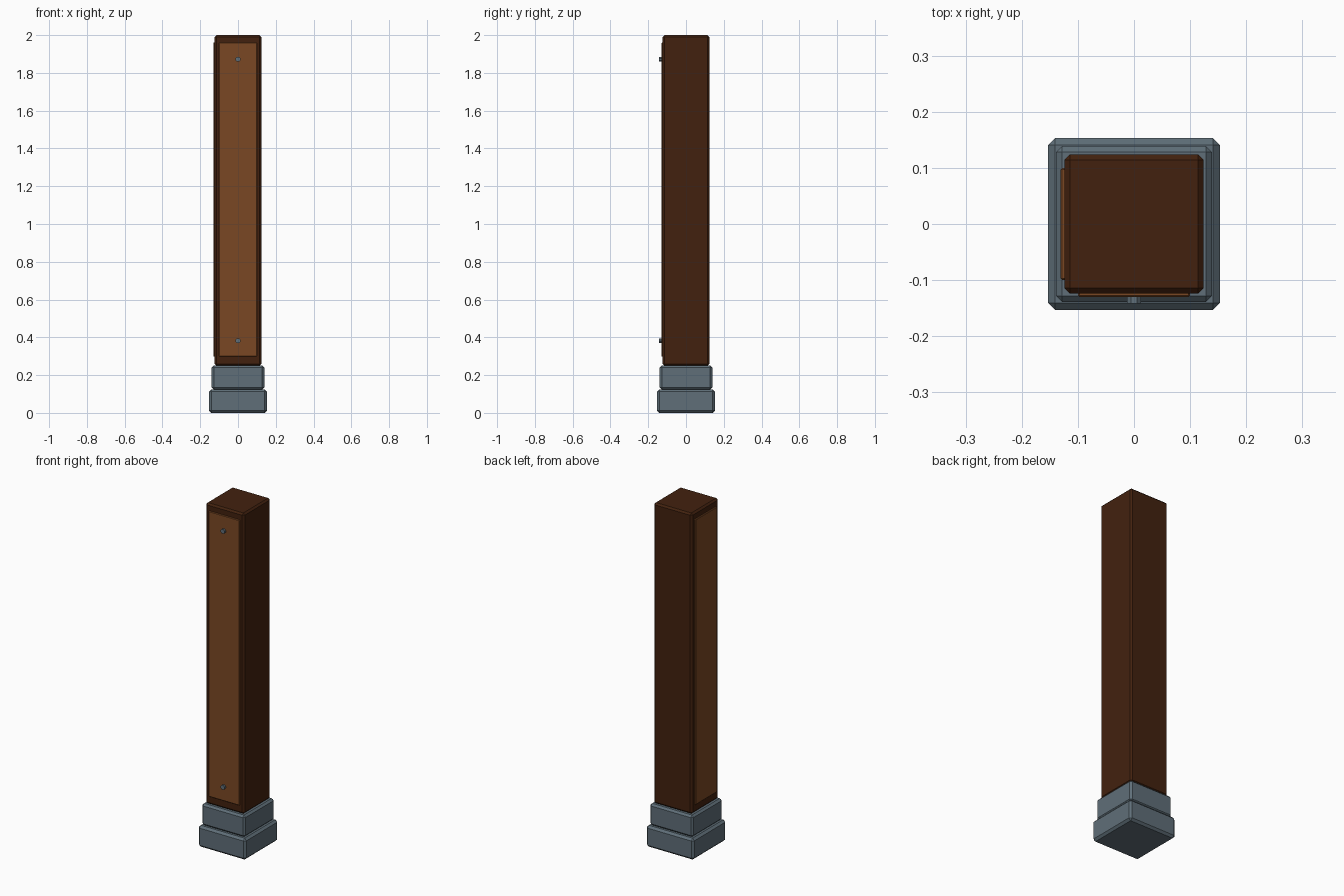
import bpy, bmesh, math
from mathutils import Matrix

if "Cube" in bpy.data.objects:
    bpy.data.objects.remove(bpy.data.objects["Cube"])


def material(name, rgb):
    m = bpy.data.materials.new(name)
    m.diffuse_color = (*rgb, 1)
    m.use_nodes = True
    m.node_tree.nodes["Principled BSDF"].inputs["Base Color"].default_value = m.diffuse_color
    return m


dark_wood = material("dark wood", (0.055, 0.0155, 0.0045))
light_wood = material("light wood", (0.195, 0.064, 0.017))
stone = material("blue grey stone", (0.115, 0.158, 0.19))


def finish(name, bm, mat):
    me = bpy.data.meshes.new(name)
    bm.to_mesh(me)
    bm.free()
    me.materials.append(mat)
    ob = bpy.data.objects.new(name, me)
    bpy.context.collection.objects.link(ob)
    return ob


def block(name, lo, hi, mat, bevel):
    """Box between two corners with a single-segment chamfer."""
    bm = bmesh.new()
    size = [b - a for a, b in zip(lo, hi)]
    mid = [(a + b) / 2 for a, b in zip(lo, hi)]
    bmesh.ops.create_cube(bm, size=1, matrix=Matrix.Translation(mid) @ Matrix.Diagonal((*size, 1)))
    bmesh.ops.bevel(bm, geom=bm.edges[:], offset=bevel, segments=1, affect='EDGES')
    return finish(name, bm, mat)


# Stone footing: two stacked chamfered blocks
block("lower_base", (-0.153, -0.153, 0), (0.153, 0.153, 0.124), stone, 0.012)
block("upper_base", (-0.139, -0.139, 0.124), (0.139, 0.139, 0.25), stone, 0.011)

# Wooden post
block("post", (-0.124, -0.124, 0.25), (0.124, 0.124, 2.0), dark_wood, 0.01)

# Raised panels on the front and left faces
block("front_panel", (-0.1, -0.13, 0.298), (0.1, -0.12, 1.96), light_wood, 0.003)
block("left_panel", (-0.131, -0.1, 0.298), (-0.12, 0.1, 1.96), light_wood, 0.003)

# Octagonal studs on the front panel
for label, z in (("lower", 0.382), ("upper", 1.872)):
    bm = bmesh.new()
    bmesh.ops.create_cone(
        bm, cap_ends=True, segments=8, radius1=0.0135, radius2=0.0135, depth=0.013,
        matrix=Matrix.Translation((0, -0.1355, z)) @ Matrix.Rotation(math.pi / 2, 4, 'X')
        @ Matrix.Rotation(math.pi / 8, 4, 'Z'))
    finish(label + "_stud", bm, stone)
